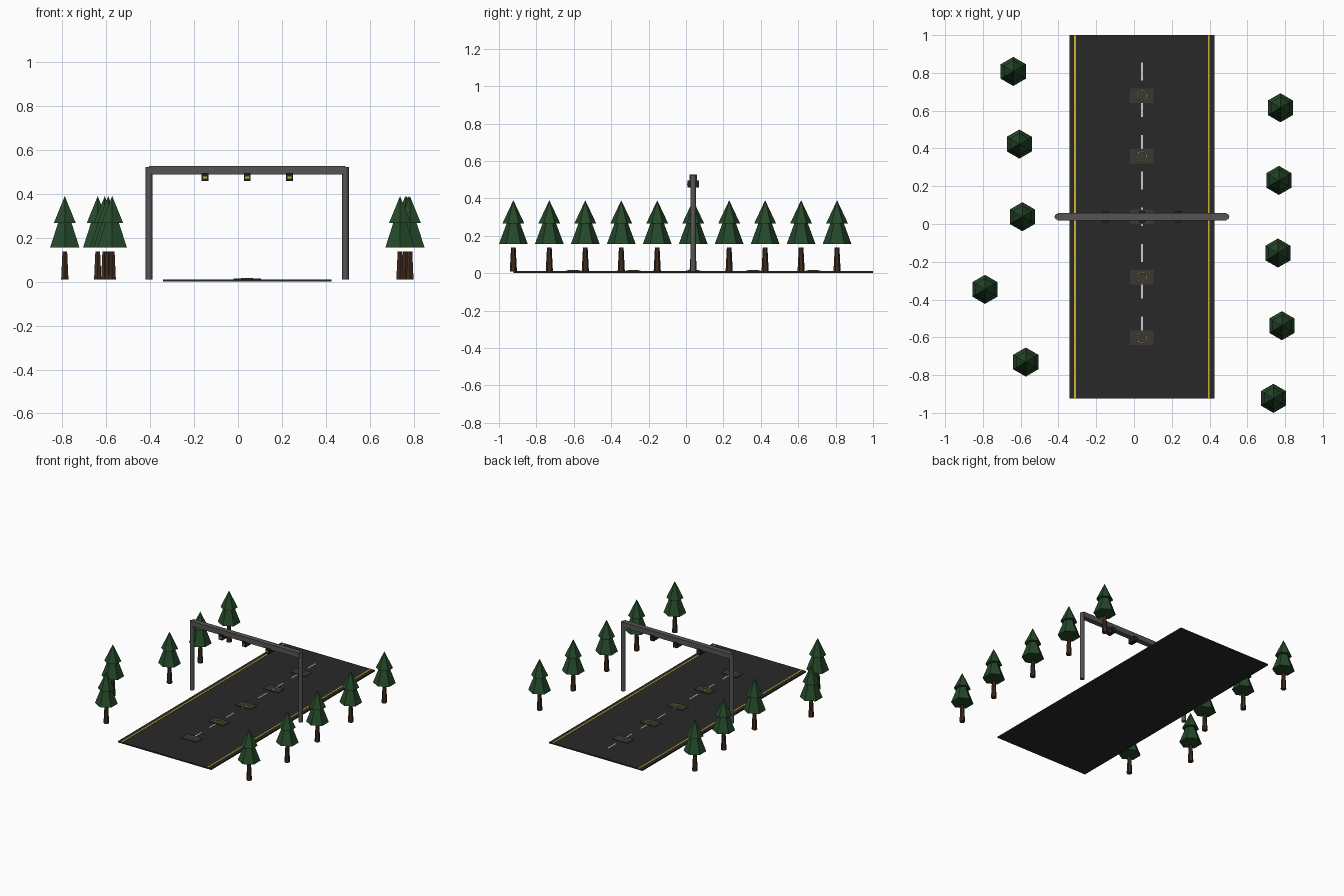
import bpy, bmesh, math
from mathutils import Matrix

if "Cube" in bpy.data.objects:
    bpy.data.objects.remove(bpy.data.objects["Cube"])

S = 0.09615              # layout unit
CX, CY, G = 0.042, 0.0385, 0.0096   # road centre and ground level


def material(name, r, g, b):
    m = bpy.data.materials.new(name)
    m.diffuse_color = (r, g, b, 1)
    m.use_nodes = True
    m.node_tree.nodes["Principled BSDF"].inputs["Base Color"].default_value = m.diffuse_color
    return m


ASPHALT = material("asphalt", 0.022, 0.022, 0.022)
PAD = material("pad_grey", 0.04, 0.04, 0.04)
YELLOW = material("yellow_paint", 0.65, 0.45, 0.03)
WHITE = material("white_paint", 0.6, 0.6, 0.6)
STEEL = material("steel", 0.09, 0.09, 0.09)
DARK = material("dark_casing", 0.015, 0.015, 0.015)
BARK = material("bark", 0.05, 0.025, 0.013)
LEAF = material("needles", 0.018, 0.065, 0.022)


def finish(bm, name, mat, smooth=False):
    me = bpy.data.meshes.new(name)
    bm.to_mesh(me)
    bm.free()
    me.materials.append(mat)
    ob = bpy.data.objects.new(name, me)
    bpy.context.collection.objects.link(ob)
    for p in me.polygons:
        p.use_smooth = smooth and len(p.vertices) == 4
    return ob


def box(name, mat, x, y, z0, z1, wx, wy):
    bm = bmesh.new()
    bmesh.ops.create_cube(bm, size=1, matrix=Matrix.Translation((x, y, (z0 + z1) / 2))
                          @ Matrix.Diagonal((wx, wy, z1 - z0, 1)))
    return finish(bm, name, mat)


def cone(name, mat, x, y, z0, z1, r0, r1, sides, smooth=False):
    bm = bmesh.new()
    bmesh.ops.create_cone(bm, cap_ends=True, segments=sides, radius1=r0, radius2=r1,
                          depth=z1 - z0, matrix=Matrix.Translation((x, y, (z0 + z1) / 2)))
    bmesh.ops.remove_doubles(bm, verts=bm.verts, dist=1e-6)
    return finish(bm, name, mat, smooth)


# Road slab and painted lines
box("road", ASPHALT, CX, CY, 0, G, 8 * S, 20 * S)
for side in (-1, 1):
    box("edge_line", YELLOW, CX + side * 3.68 * S, CY, G - 0.001, G + 0.0015, 0.1 * S, 20 * S)
for i in range(-3, 5):
    box("lane_dash", WHITE, CX, CY + 2 * i * S, G - 0.001, G + 0.0015, 0.1 * S, S)

# Charging pads with a coil ring
for i in range(-2, 3):
    y = CY + i * S * 10 / 3
    box("road_pad", PAD, CX, y, G - 0.002, G + 0.005, 1.3 * S, 0.8 * S)
    bpy.ops.mesh.primitive_torus_add(location=(CX, y, G + 0.005), major_radius=0.27 * S,
                                     minor_radius=0.0022, major_segments=24, minor_segments=6)
    bpy.context.object.name = "coil_ring"
    bpy.context.object.data.materials.append(YELLOW)

# Gantry: two round posts and a beam
for side in (-1, 1):
    cone("gantry_post", STEEL, CX + side * 4.65 * S, CY, G, 0.522, 0.0155, 0.0155, 12, True)
box("gantry_beam", STEEL, CX, CY, 0.489, 0.527, 9.3 * S, 0.038)

# Hanging sensors with a front lens
for i in (-1, 0, 1):
    x = CX + 2 * i * S
    box("sensor", DARK, x, CY, 0.458, 0.495, 0.031, 0.06)
    box("sensor_lens", YELLOW, x, CY - 0.031, 0.471, 0.479, 0.019, 0.006)

# Conifers along both verges: (x, row in layout units)
trees = [(-0.639, 8), (-0.607, 4), (-0.591, 0), (-0.789, -4), (-0.573, -8),
         (0.775, 6), (0.767, 2), (0.762, -2), (0.783, -6), (0.738, -10)]
for x, row in trees:
    y = CY + row * S
    cone("trunk", BARK, x, y, G, 0.137, 0.0192, 0.0125, 6)
    cone("lower_branches", LEAF, x, y, 0.156, 0.272, 0.8 * S, 0.034, 6)
    cone("upper_branches", LEAF, x, y, 0.267, 0.39, 0.058, 0, 6)
